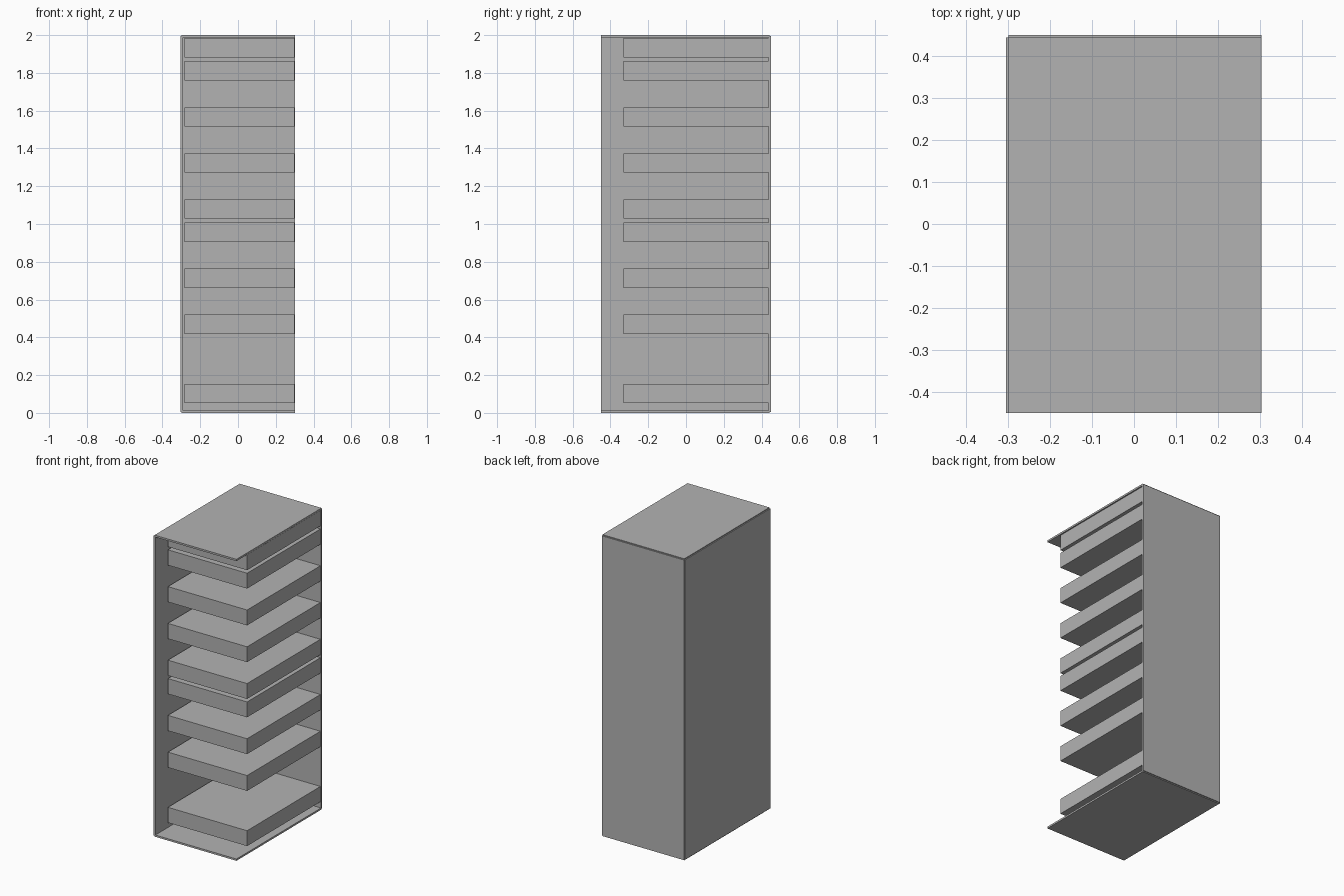
import bpy
import bmesh

cube = bpy.data.objects.get("Cube")
if cube:
    bpy.data.objects.remove(cube, do_unlink=True)

grey = bpy.data.materials.new("plain_grey")
grey.use_nodes = True
colour = (0.45, 0.45, 0.45, 1)
grey.diffuse_color = colour
grey.node_tree.nodes["Principled BSDF"].inputs["Base Color"].default_value = colour


def box(name, low, high):
    """Flat-shaded box between two opposite corners."""
    bm = bmesh.new()
    bmesh.ops.create_cube(bm, size=1)
    for v in bm.verts:
        v.co = [h if c > 0 else l for c, l, h in zip(v.co, low, high)]
    mesh = bpy.data.meshes.new(name)
    bm.to_mesh(mesh)
    bm.free()
    mesh.materials.append(grey)
    obj = bpy.data.objects.new(name, mesh)
    bpy.context.collection.objects.link(obj)
    return obj


# Panels are centred on the planes of the case, so their outer corners are notched
T = 0.012
H = T / 2
LEFT, RIGHT = -0.298, 0.303
FRONT, BACK = -0.449, 0.443
BASE, TOP = H, 2 - H

# Case: open at the front and on the +x side
box("side_panel", (LEFT - H, FRONT, BASE), (LEFT + H, BACK, TOP))
box("back_panel", (LEFT, BACK - H, BASE), (RIGHT, BACK + H, TOP))
box("bottom_panel", (LEFT, FRONT, BASE - H), (RIGHT, BACK, BASE + H))
box("top_panel", (LEFT, FRONT, TOP - H), (RIGHT, BACK, TOP + H))

# Thick shelf blocks on an even pitch, with some slots left empty
PITCH, THICK, FIRST = 0.122, 0.102, 1.984
for n, slot in enumerate((0, 1, 3, 5, 7, 8, 10, 12, 15), 1):
    z = FIRST - slot * PITCH
    box(f"shelf_block_{n}", (-0.282, -0.332, z - THICK), (0.299, BACK - H, z))
